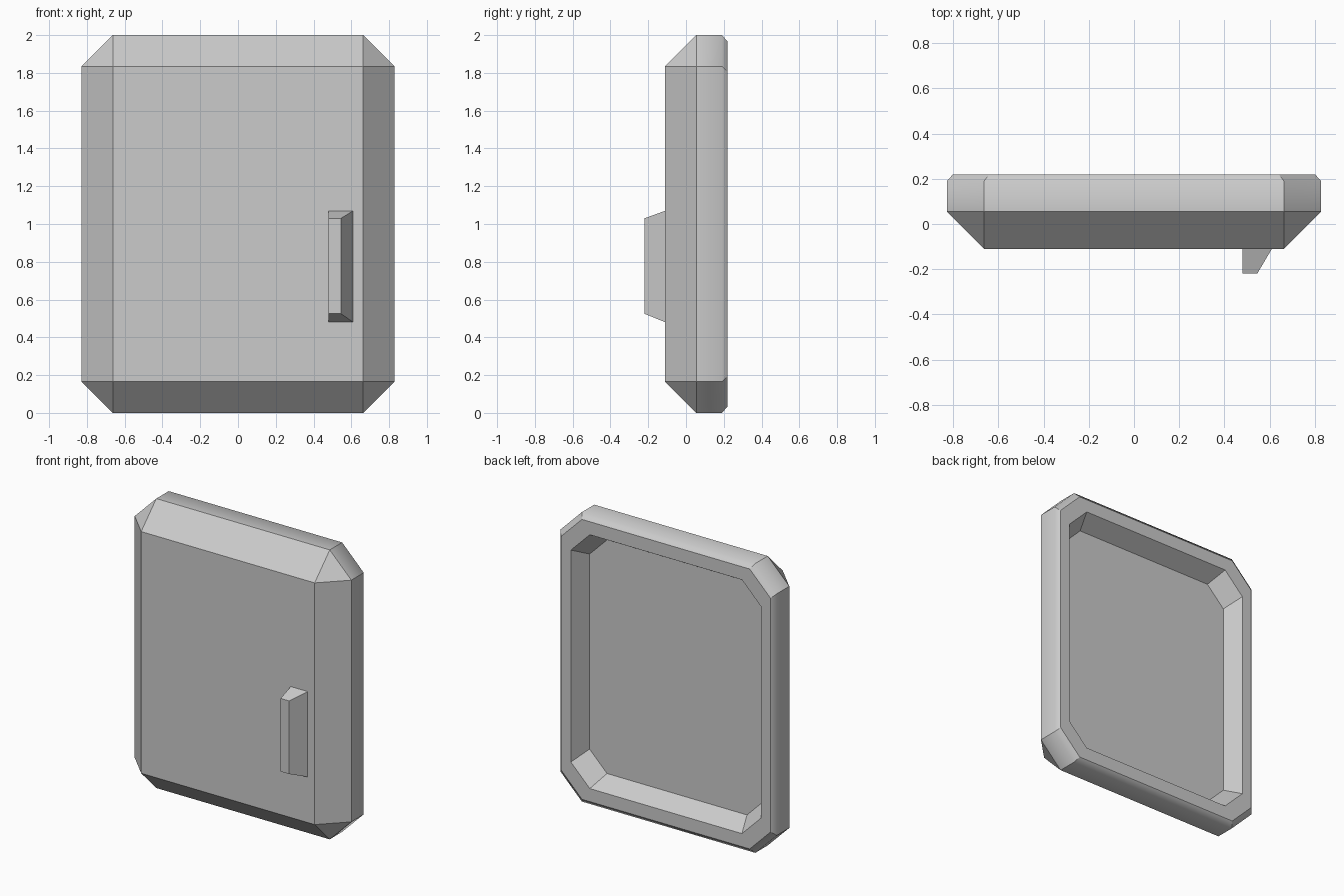
import bpy
import bmesh

cube = bpy.data.objects.get("Cube")
if cube:
    bpy.data.objects.remove(cube, do_unlink=True)

grey = bpy.data.materials.new("light_grey")
grey.use_nodes = True
grey.diffuse_color = (0.6, 0.6, 0.6, 1)
grey.node_tree.nodes["Principled BSDF"].inputs["Base Color"].default_value = (0.6, 0.6, 0.6, 1)

MID = 1.0  # height of the panel centre


def octagon(bm, scale, y):
    """Panel outline with its corners cut off, scaled about the centre."""
    hx, hz, cut = 0.828, 1.0, 0.165
    pts = [(hx - cut, -hz), (hx, cut - hz), (hx, hz - cut), (hx - cut, hz)]
    pts += [(-x, -z) for x, z in pts]
    return [bm.verts.new((x * scale, y, MID + z * scale)) for x, z in pts]


def rectangle(bm, x0, x1, z0, z1, y):
    return [bm.verts.new((x, y, z)) for x, z in ((x0, z0), (x1, z0), (x1, z1), (x0, z1))]


def bridge(bm, a, b):
    n = len(a)
    for i in range(n):
        j = (i + 1) % n
        bm.faces.new((a[i], a[j], b[j], b[i]))


def finish(bm, name):
    bmesh.ops.recalc_face_normals(bm, faces=bm.faces)
    mesh = bpy.data.meshes.new(name)
    bm.to_mesh(mesh)
    bm.free()
    mesh.materials.append(grey)
    obj = bpy.data.objects.new(name, mesh)
    bpy.context.collection.objects.link(obj)
    return obj


# Door panel: front face, sloped border, sides, back rim and tapered recess
bm = bmesh.new()
front = rectangle(bm, -0.663, 0.663, MID - 0.835, MID + 0.835, -0.11)
side = octagon(bm, 1.0, 0.055)
edge = octagon(bm, 1.0, 0.19)
back = octagon(bm, 0.967, 0.22)
rim = octagon(bm, 0.877, 0.22)
floor = octagon(bm, 0.807, 0.098)

# Border: a triangle at each front corner and a slope along each front edge
bm.faces.new(front)
for i in range(4):
    a, b, c = (side[(2 * i + k) % 8] for k in range(3))
    f, g = front[(i + 1) % 4], front[(i + 2) % 4]
    bm.faces.new((a, b, f))
    bm.faces.new((b, c, g, f))
for a, b in ((side, edge), (edge, back), (back, rim), (rim, floor)):
    bridge(bm, a, b)
bm.faces.new(floor)

# Only the small rounding at the back of the sides is soft
soft = set(edge)
for face in bm.faces:
    face.smooth = True
for e in bm.edges:
    e.smooth = e.verts[0] in soft and e.verts[1] in soft
finish(bm, "door_panel")

# Handle: wedge-shaped grip on the front
bm = bmesh.new()
base = rectangle(bm, 0.48, 0.61, 0.48, 1.07, -0.11)
grip = rectangle(bm, 0.48, 0.545, 0.525, 1.03, -0.22)
bridge(bm, base, grip)
bm.faces.new(grip)
bm.faces.new(base)
finish(bm, "door_handle")
